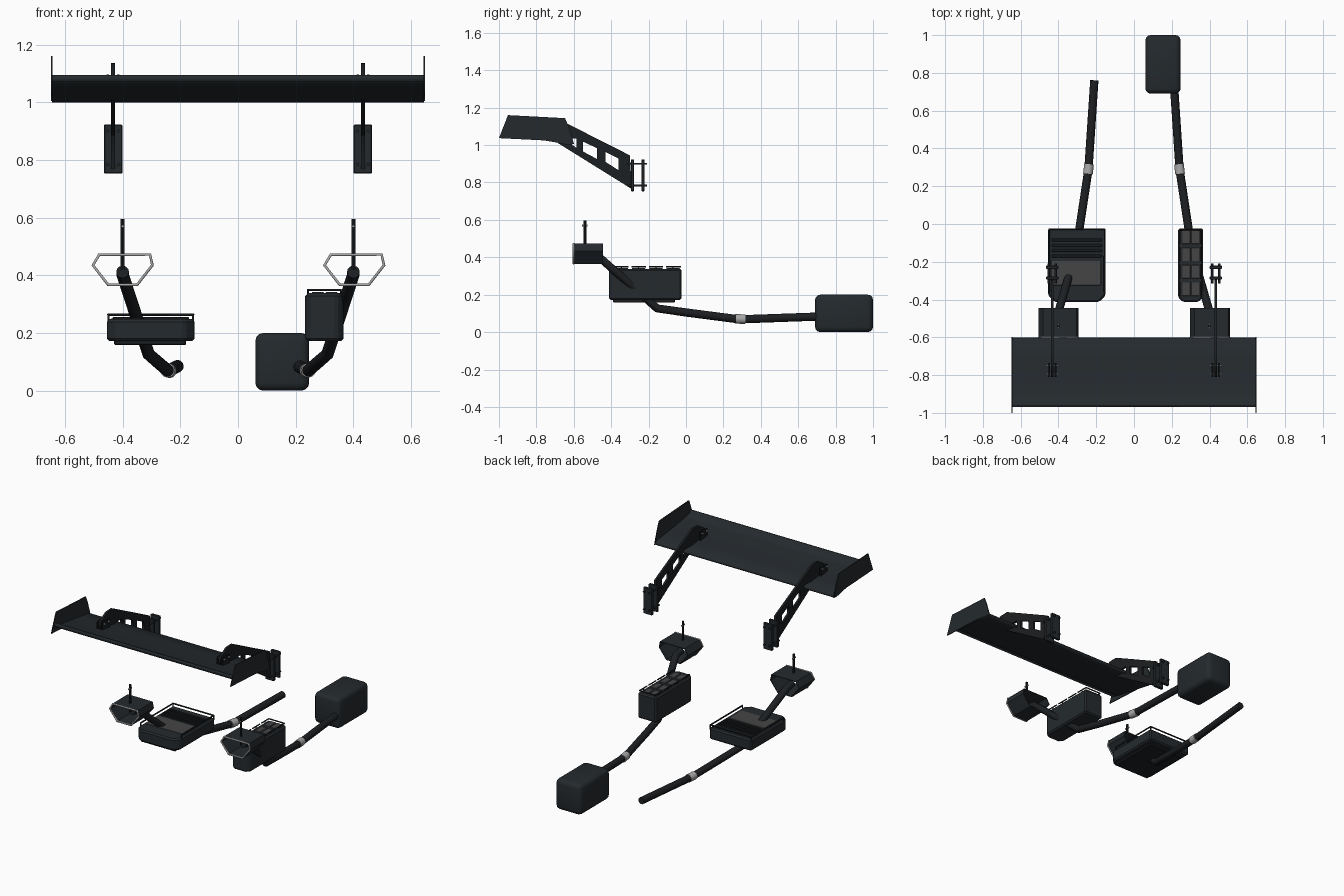
import bpy, bmesh
from mathutils import Matrix, Vector

if "Cube" in bpy.data.objects:
    bpy.data.objects.remove(bpy.data.objects["Cube"])


def material(name, rgb):
    m = bpy.data.materials.new(name)
    m.diffuse_color = (*rgb, 1)
    m.use_nodes = True
    m.node_tree.nodes["Principled BSDF"].inputs["Base Color"].default_value = m.diffuse_color
    return m


DARK = material("dark_body", (0.018, 0.023, 0.027))
BLACK = material("black_trim", (0.012, 0.014, 0.016))
GREY = material("grey_panel", (0.06, 0.06, 0.062))
METAL = material("light_metal", (0.4, 0.4, 0.4))


def finish(ob, mat, smooth=False):
    bpy.ops.object.select_all(action='DESELECT')
    ob.select_set(True)
    bpy.context.view_layer.objects.active = ob
    if ob.type == 'CURVE':
        bpy.ops.object.convert(target='MESH')
        ob = bpy.context.view_layer.objects.active
    ob.data.materials.clear()
    ob.data.materials.append(mat)
    if smooth:
        bpy.ops.object.shade_smooth_by_angle(angle=0.7)
    return ob


def link(name, data):
    ob = bpy.data.objects.new(name, data)
    bpy.context.collection.objects.link(ob)
    return ob


def add_spline(cu, pts, cyclic):
    sp = cu.splines.new('POLY')
    sp.points.add(len(pts) - 1)
    for p, co in zip(sp.points, pts):
        p.co = (*co, 0, 1) if len(co) == 2 else (*co, 1)
    sp.use_cyclic_u = cyclic


def profile(name, loops, x, half, mat):
    """Outline(s) in the y-z plane, extruded along x; extra loops are holes."""
    cu = bpy.data.curves.new(name, 'CURVE')
    cu.dimensions = '2D'
    cu.fill_mode = 'BOTH'
    cu.extrude = half
    for pts in loops:
        add_spline(cu, pts, True)
    ob = link(name, cu)
    ob.matrix_world = Matrix(((0, 0, 1, x), (1, 0, 0, 0), (0, 1, 0, 0), (0, 0, 0, 1)))
    return finish(ob, mat)


def pipe(name, pts, r, mat, cyclic=False, res=4):
    cu = bpy.data.curves.new(name, 'CURVE')
    cu.dimensions = '3D'
    cu.bevel_depth = r
    cu.bevel_resolution = res
    cu.use_fill_caps = not cyclic
    add_spline(cu, pts, cyclic)
    return finish(link(name, cu), mat, res > 1)


def box(name, lo, hi, mat, bevel=0, segs=1, nose=0):
    """Box from corner to corner; nose chamfers the upright edges at -y."""
    lo, hi = Vector(lo), Vector(hi)
    bm = bmesh.new()
    bmesh.ops.create_cube(bm, size=1)
    for v in bm.verts:
        v.co = Vector([(lo[i] + hi[i]) / 2 + v.co[i] * (hi[i] - lo[i]) for i in range(3)])
    if nose:
        front = [e for e in bm.edges if all(v.co.y < lo.y + 1e-5 for v in e.verts)
                 and abs(e.verts[0].co.z - e.verts[1].co.z) > 1e-4]
        bmesh.ops.bevel(bm, geom=front, offset=nose, segments=1, affect='EDGES', profile=0.5)
    if bevel:
        bmesh.ops.bevel(bm, geom=list(bm.edges), offset=bevel, segments=segs,
                        affect='EDGES', profile=0.5)
    me = bpy.data.meshes.new(name)
    bm.to_mesh(me)
    bm.free()
    return finish(link(name, me), mat, segs > 1)


# Wing blade with an upturned lip on the trailing edge
profile("wing_blade", [[
    (-0.60, 1.012), (-0.615, 1.026), (-0.70, 1.037), (-0.80, 1.05), (-0.90, 1.065),
    (-0.962, 1.078), (-0.962, 1.095), (-0.97, 1.095), (-0.97, 1.071), (-0.90, 1.052),
    (-0.80, 1.032), (-0.70, 1.015), (-0.63, 1.0), (-0.608, 1.002)]], 0, 0.645, DARK)

for s, side in ((1, "right"), (-1, "left")):
    # Wing end plate
    profile(f"end_plate_{side}", [[
        (-1.0, 1.037), (-0.952, 1.16), (-0.647, 1.144), (-0.628, 1.10),
        (-0.598, 1.005), (-0.70, 1.022)]], s * 0.646, 0.003, DARK)

    # Cut-out wing strut reaching over the blade
    xs = s * 0.433
    profile(f"wing_strut_{side}", [
        [(-0.29, 0.765), (-0.30, 0.945), (-0.60, 1.097), (-0.68, 1.137), (-0.74, 1.135),
         (-0.81, 1.09), (-0.81, 1.05), (-0.72, 1.036), (-0.70, 1.02)],
        [(-0.55, 1.018), (-0.475, 0.983), (-0.475, 0.925), (-0.55, 0.965)],
        [(-0.43, 0.963), (-0.36, 0.928), (-0.36, 0.865), (-0.43, 0.91)],
        [(-0.66, 1.035), (-0.585, 1.035), (-0.585, 0.985)]], xs, 0.007, BLACK)

    # Clamp plates and their bolts
    for y in (-0.286, -0.23):
        box(f"clamp_plate_{side}", (xs - 0.032, y - 0.009, 0.753),
            (xs + 0.032, y + 0.009, 0.923), DARK, 0.003)
    for dx in (-0.019, 0.019):
        for z in (0.785, 0.9):
            pipe(f"clamp_bolt_{side}", [(xs + dx, -0.315, z), (xs + dx, -0.208, z)],
                 0.006, DARK, res=1)

    # Cross pins and feet holding the strut to the blade
    for y in (-0.75, -0.795):
        pipe(f"strut_pin_{side}", [(xs - 0.034, y, 1.085), (xs + 0.034, y, 1.085)],
             0.005, METAL, res=1)
    for dx in (-0.018, 0.018):
        box(f"strut_foot_{side}", (xs + dx - 0.005, -0.81, 1.04),
            (xs + dx + 0.005, -0.735, 1.097), BLACK, 0.002)

    # Exhaust pipe, ending inside the muffler box on the right, open on the left
    pipe(f"exhaust_pipe_{side}", [
        (s * 0.40, -0.52, 0.412), (s * 0.40, -0.465, 0.402), (s * 0.31, -0.155, 0.127),
        (s * 0.285, 0.0, 0.105), (s * 0.244, 0.27, 0.07), (s * 0.24, 0.31, 0.069),
        (s * 0.21, 0.76, 0.085)], 0.022, BLACK)
    pipe(f"pipe_collar_{side}", [(s * 0.244, 0.265, 0.071), (s * 0.238, 0.316, 0.069)],
         0.0255, METAL)

    # Hexagonal open tail tip: shell and bright rim
    hexa = [(-0.078, 0.472), (0.098, 0.472), (0.106, 0.435), (0.053, 0.367),
            (-0.047, 0.367), (-0.10, 0.435)]
    cx = s * 0.40 - (0.003 if s < 0 else 0)
    pts = [(cx + x, z) for x, z in hexa]
    me = bpy.data.meshes.new("tail_tip")
    me.from_pydata([(x, y, z) for y in (-0.60, -0.445) for x, z in pts], [],
                   [(i, (i + 1) % 6, 6 + (i + 1) % 6, 6 + i) for i in range(6)])
    tip = finish(link(f"tail_tip_{side}", me), DARK)
    sol = tip.modifiers.new("thickness", 'SOLIDIFY')
    sol.thickness = 0.005
    sol.offset = 0
    pipe(f"tip_rim_{side}", [(x, -0.601, z) for x, z in pts], 0.006, METAL, True, 1)

    # Hanger rod with cross stub
    pipe(f"hanger_rod_{side}", [(s * 0.40, -0.54, 0.42), (s * 0.40, -0.54, 0.596)],
         0.007, BLACK, res=2)
    pipe(f"hanger_stub_{side}", [(s * 0.40, -0.556, 0.57), (s * 0.40, -0.526, 0.57)],
         0.005, METAL, res=1)

# Right muffler: narrow, tall, tiled top with a wire guard
box("right_muffler", (0.233, -0.413, 0.172), (0.366, -0.023, 0.338), DARK, 0.009, 1, 0.025)
for i in range(4):
    y = -0.345 + i * 0.092
    for x in (0.256, 0.303):
        box("muffler_tile", (x, y - 0.036, 0.33), (x + 0.042, y + 0.036, 0.342), GREY, 0.002)
    for x in (0.243, 0.356):
        pipe("tile_guard", [(x, y - 0.038, 0.35), (x, y + 0.038, 0.35)], 0.004, BLACK, res=1)
        pipe("guard_post", [(x, y, 0.33), (x, y, 0.35)], 0.003, BLACK, res=1)
pipe("tile_guard_end", [(0.243, -0.03, 0.35), (0.356, -0.03, 0.35)], 0.004, BLACK, res=1)

# Left muffler: wide, flat, with slats, inset panel, guard wire and bottom tray
box("left_muffler", (-0.455, -0.413, 0.172), (-0.15, -0.023, 0.248), DARK, 0.009, 1, 0.035)
box("left_panel", (-0.44, -0.325, 0.24), (-0.175, -0.195, 0.251), GREY, 0.002)
for i in range(4):
    y = -0.085 - i * 0.028
    box("left_slat", (-0.435, y - 0.008, 0.24), (-0.17, y + 0.008, 0.256), BLACK, 0.003)
box("left_bottom_tray", (-0.43, -0.39, 0.159), (-0.18, -0.06, 0.175), BLACK, 0.003)
guard = [(-0.449, -0.36), (-0.449, -0.028), (-0.156, -0.028), (-0.156, -0.36)]
pipe("left_guard_wire", [(x, y, 0.264) for x, y in guard], 0.005, BLACK, res=1)
for x, y in guard:
    pipe("left_guard_post", [(x, y, 0.235), (x, y, 0.264)], 0.004, BLACK, res=1)

# Large rounded canister at the end of the right pipe
box("end_canister", (0.06, 0.69, 0.0), (0.247, 1.0, 0.2), DARK, 0.028, 3)
